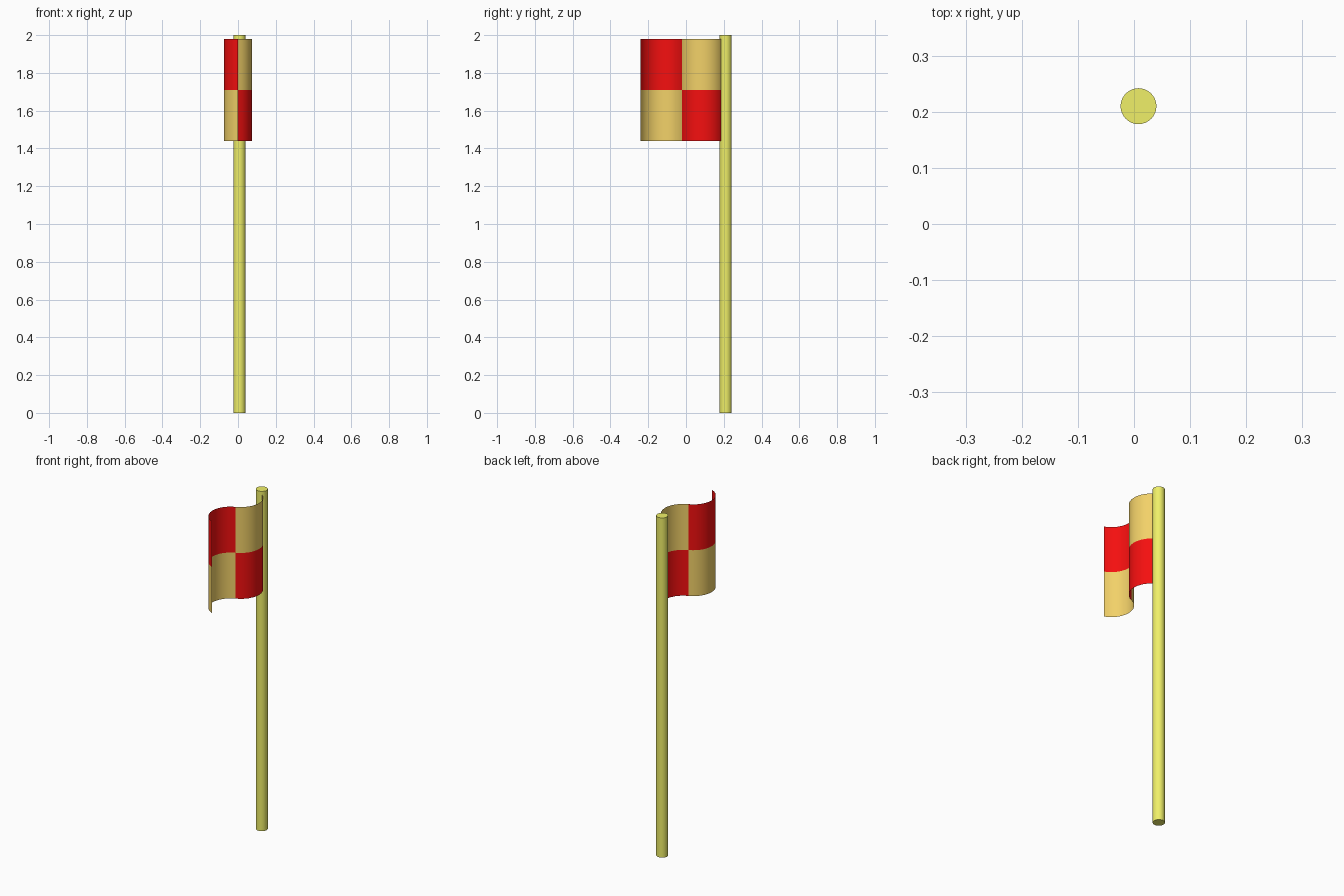
import bpy, bmesh, math

if "Cube" in bpy.data.objects:
    bpy.data.objects.remove(bpy.data.objects["Cube"])


def make_material(name, rgb):
    # display colour -> linear diffuse colour
    m = bpy.data.materials.new(name)
    m.diffuse_color = [((c + 0.055) / 1.055) ** 2.4 if c > 0.04 else c / 12.92 for c in rgb] + [1]
    m.use_nodes = True
    m.node_tree.nodes["Principled BSDF"].inputs["Base Color"].default_value = m.diffuse_color
    return m


pole_yellow = make_material("pole_yellow", (0.94, 0.94, 0.41))
red = make_material("red", (0.96, 0.06, 0.06))
tan = make_material("tan", (0.95, 0.82, 0.41))

# Pole
bpy.ops.mesh.primitive_cylinder_add(vertices=32, radius=0.032, depth=2, location=(0.008, 0.21, 1))
pole = bpy.context.object
pole.name = "pole"
pole.data.materials.append(pole_yellow)
bpy.ops.object.shade_smooth_by_angle(angle=math.radians(40))

# Flag path: two opposite circular arcs from the pole outwards
START, END, BULGE, STEPS = 0.20, -0.242, 0.075, 12
half = (START - END) / 4
radius = (half ** 2 + BULGE ** 2) / (2 * BULGE)
sweep = math.asin(half / radius)
path = []
for arc, side in enumerate((1, -1)):
    mid_y = START - half * (1 + 2 * arc)
    for i in range(arc, STEPS + 1):
        a = sweep * (1 - 2 * i / STEPS)
        path.append((side * (radius * math.cos(a) - radius + BULGE), mid_y + radius * math.sin(a)))

# Flag cloth: a single sheet in two by two checks
bm = bmesh.new()
rows = [[bm.verts.new((x, y, z)) for x, y in path] for z in (1.44, 1.71, 1.98)]
for r in range(2):
    for c in range(len(path) - 1):
        f = bm.faces.new((rows[r][c], rows[r + 1][c], rows[r + 1][c + 1], rows[r][c + 1]))
        f.material_index = (r + c // STEPS) % 2
        f.smooth = True
bmesh.ops.recalc_face_normals(bm, faces=bm.faces)
mesh = bpy.data.meshes.new("flag")
bm.to_mesh(mesh)
bm.free()
mesh.materials.append(red)
mesh.materials.append(tan)
flag = bpy.data.objects.new("flag", mesh)
bpy.context.collection.objects.link(flag)
